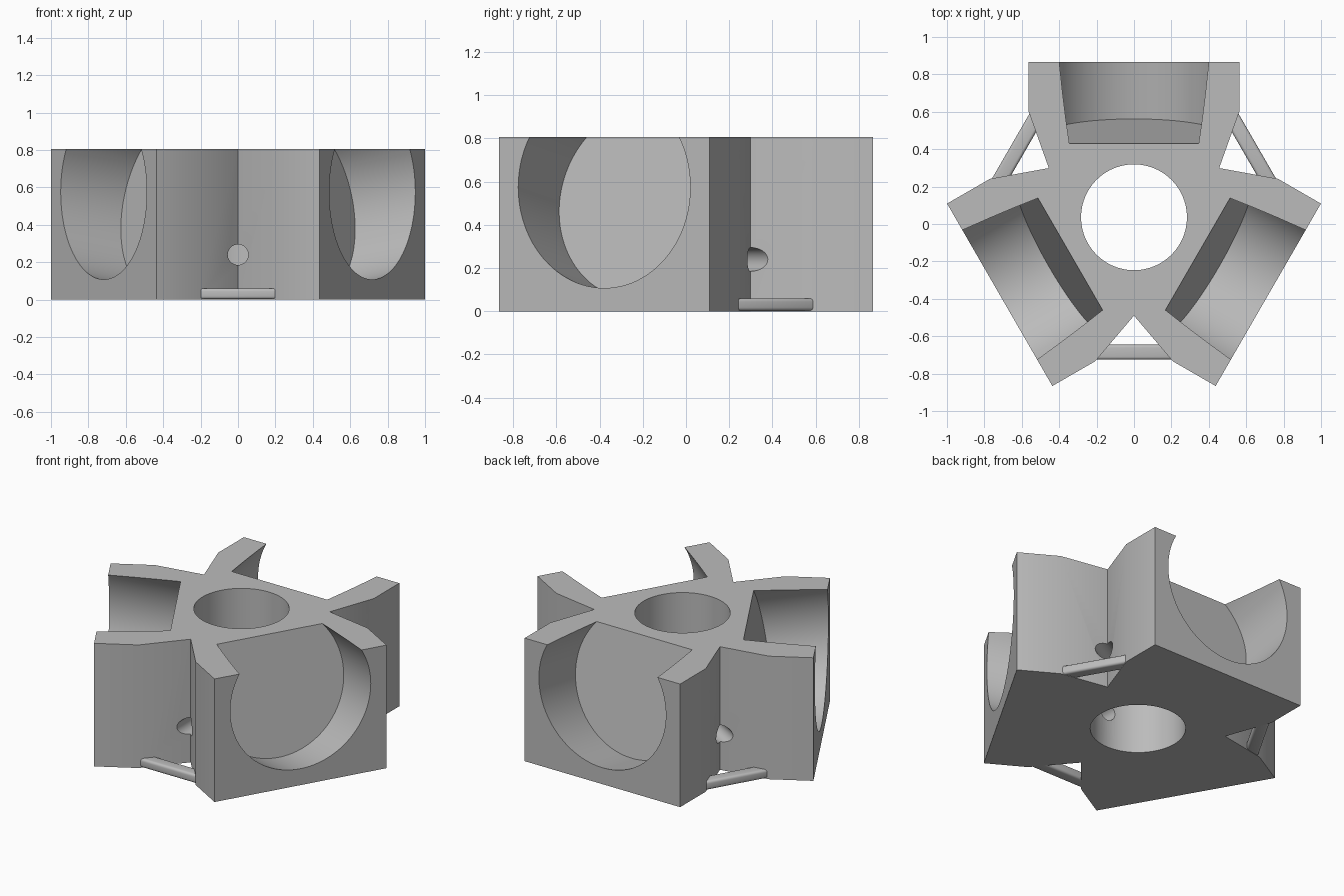
import bpy
import bmesh
from math import radians
from mathutils import Matrix, Vector

cube = bpy.data.objects.get("Cube")
if cube:
    bpy.data.objects.remove(cube, do_unlink=True)

HEIGHT = 0.806
CENTRE = Matrix.Translation((0, 0.036, 0))

grey = bpy.data.materials.new("plain grey")
grey.use_nodes = True
colour = (0.5, 0.5, 0.5, 1)
grey.diffuse_color = colour
grey.node_tree.nodes["Principled BSDF"].inputs["Base Color"].default_value = colour


def spin(k):
    """Placement of the k-th of three equal sectors."""
    return CENTRE @ Matrix.Rotation(radians(-120 * k), 4, "Z")


def make_object(name, bm):
    bmesh.ops.recalc_face_normals(bm, faces=bm.faces[:])
    mesh = bpy.data.meshes.new(name)
    bm.to_mesh(mesh)
    bm.free()
    mesh.materials.append(grey)
    obj = bpy.data.objects.new(name, mesh)
    bpy.context.collection.objects.link(obj)
    return obj


def activate(obj):
    bpy.ops.object.select_all(action="DESELECT")
    obj.select_set(True)
    bpy.context.view_layer.objects.active = obj


def drill(target, radius, length, matrix, sides=96):
    """Cut a cylinder that starts at the matrix origin and runs along its z axis."""
    bm = bmesh.new()
    bmesh.ops.create_cone(bm, cap_ends=True, segments=sides, radius1=radius, radius2=radius,
                          depth=length, matrix=matrix @ Matrix.Translation((0, 0, length / 2)))
    cutter = make_object("cutter", bm)
    cutter.hide_render = True
    activate(target)
    mod = target.modifiers.new("cut", "BOOLEAN")
    mod.operation = "DIFFERENCE"
    mod.solver = "EXACT"
    mod.object = cutter
    bpy.ops.object.modifier_apply(modifier=mod.name)
    bpy.data.objects.remove(cutter, do_unlink=True)


# Three-armed body: one sector of the outline, repeated around the centre
sector = [(-0.563, 0.564), (-0.563, 0.829), (0.563, 0.829), (0.563, 0.564), (0.4555, 0.263)]
bm = bmesh.new()
outline = [bm.verts.new(spin(k) @ Vector((x, y, 0))) for k in range(3) for x, y in sector]
base = bm.faces.new(outline)
top = bmesh.ops.extrude_face_region(bm, geom=[base])["geom"]
bmesh.ops.translate(bm, vec=(0, 0, HEIGHT), verts=[v for v in top if isinstance(v, bmesh.types.BMVert)])
body = make_object("three_armed_body", bm)

# Central bore
drill(body, 0.283, 1.2, CENTRE @ Matrix.Translation((0, 0, -0.2)))

for k in range(3):
    # Tilted round pocket in the arm end
    drill(body, 0.46, 1.0, spin(k) @ Matrix.Translation((0, 0.446, 0.507))
          @ Matrix.Rotation(radians(-80), 4, "X"))
    # Small port from the notch into the bore
    drill(body, 0.055, 0.5, spin(k) @ Matrix.Rotation(radians(180), 4, "Z")
          @ Matrix.Translation((0, 0.15, 0.24)) @ Matrix.Rotation(radians(-90), 4, "X"), 32)

activate(body)
bpy.ops.object.shade_smooth_by_angle()

# Rounded tie bars across the foot of each notch
for k, side in enumerate(("front", "back_right", "back_left")):
    bm = bmesh.new()
    bmesh.ops.create_cube(bm, size=1, matrix=spin(k) @ Matrix.Translation((0, -0.721, 0.031))
                          @ Matrix.Diagonal((0.42, 0.08, 0.058, 1)))
    bmesh.ops.bevel(bm, geom=bm.edges[:], offset=0.016, segments=4, profile=0.5, affect="EDGES")
    bar = make_object(side + "_tie_bar", bm)
    activate(bar)
    bpy.ops.object.shade_smooth_by_angle()
